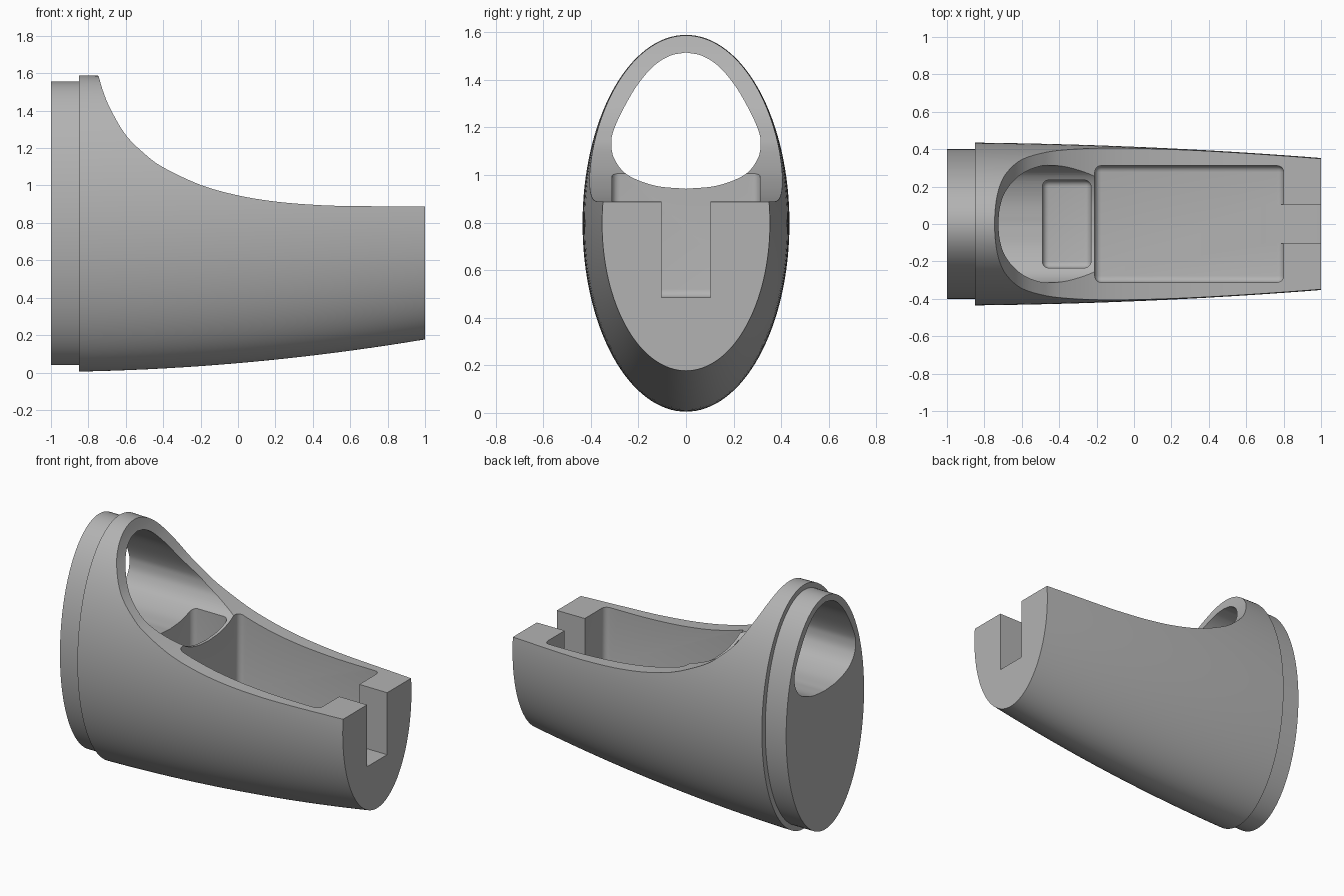
import bpy, bmesh, math
from mathutils import Vector

cube = bpy.data.objects.get("Cube")
if cube:
    bpy.data.objects.remove(cube, do_unlink=True)

MID_Z = 0.797

grey = bpy.data.materials.new("matte_grey")
grey.use_nodes = True
COLOUR = (0.45, 0.45, 0.45, 1)
grey.diffuse_color = COLOUR
grey.node_tree.nodes["Principled BSDF"].inputs["Base Color"].default_value = COLOUR


def make_object(name, bm):
    bmesh.ops.recalc_face_normals(bm, faces=bm.faces)
    mesh = bpy.data.meshes.new(name)
    bm.to_mesh(mesh)
    bm.free()
    mesh.materials.append(grey)
    obj = bpy.data.objects.new(name, mesh)
    bpy.context.collection.objects.link(obj)
    return obj


def loft(name, rings):
    """Bridge equal-length closed rings and cap both ends."""
    bm = bmesh.new()
    loops = [[bm.verts.new(p) for p in ring] for ring in rings]
    n = len(loops[0])
    for a, b in zip(loops, loops[1:]):
        for i in range(n):
            j = (i + 1) % n
            bm.faces.new((a[i], a[j], b[j], b[i]))
    bm.faces.new(loops[0])
    bm.faces.new(loops[-1])
    return make_object(name, bm)


def smooth_curve(points, steps=8):
    """Catmull-Rom curve through 2D points, ends included."""
    pts = [Vector(p) for p in points]
    pts = [2 * pts[0] - pts[1]] + pts + [2 * pts[-1] - pts[-2]]
    out = []
    for p, q, r, s in zip(pts, pts[1:], pts[2:], pts[3:]):
        for k in range(steps):
            t = k / steps
            out.append(0.5 * (2 * q + (r - p) * t + (2 * p - 5 * q + 4 * r - s) * t ** 2
                              + (3 * q - p - 3 * r + s) * t ** 3))
    return out + [pts[-2]]


def ellipse(x, half_w, half_h, n=128):
    return [(x, half_w * math.cos(2 * math.pi * i / n),
             MID_Z + half_h * math.sin(2 * math.pi * i / n)) for i in range(n)]


def box(name, x0, x1, half_y, z0, z1, radius=0):
    """Box cutter, with every edge rounded except those of the open top."""
    bm = bmesh.new()
    bmesh.ops.create_cube(bm, size=1)
    for v in bm.verts:
        v.co = (x0 if v.co.x < 0 else x1, 2 * half_y * v.co.y, z0 if v.co.z < 0 else z1)
    if radius:
        edges = [e for e in bm.edges if min(v.co.z for v in e.verts) < z1 - 0.001]
        bmesh.ops.bevel(bm, geom=edges, offset=radius, segments=5, profile=0.5,
                        affect='EDGES')
    return make_object(name, bm)


# Tapered oval body with a narrower collar at the back end
rings = [ellipse(-1, 0.4, 0.758), ellipse(-0.85, 0.4, 0.758)]
STEPS = 20
for i in range(STEPS + 1):
    d = 1.85 * i / STEPS
    rings.append(ellipse(-0.85 + d, 0.435 - 0.01 * d - 0.0186 * d * d,
                         0.792 - 0.019 * d - 0.04 * d * d))
body = loft("tapered_housing", rings)

# Sweeping cut that lowers the top
sweep = smooth_curve([(-0.765, 1.67), (-0.745, 1.585), (-0.72, 1.5), (-0.68, 1.405),
                      (-0.6, 1.27), (-0.5, 1.17), (-0.4, 1.097), (-0.2, 1.003),
                      (0, 0.947), (0.2, 0.914), (0.4, 0.897), (0.6, 0.89), (1.1, 0.887)])
outline = [tuple(p) for p in sweep] + [(1.1, 1.8), (-0.765, 1.8)]
top_cut = loft("top_cut", [[(x, y, z) for x, z in outline] for y in (-0.6, 0.6)])

# Egg-shaped bore running through the raised end
half = smooth_curve([(0, 1.515), (0.07, 1.5), (0.14, 1.454), (0.21, 1.37), (0.27, 1.265),
                     (0.305, 1.185), (0.314, 1.13), (0.3, 1.065), (0.245, 1.0),
                     (0.13, 0.955), (0, 0.942)], 6)
egg = [tuple(p) for p in half] + [(-y, z) for y, z in reversed(half[1:-1])]
bore = loft("bore_cut", [[(x, y, z) for y, z in egg] for x in (-1.1, 0.3)])

# Two rounded pockets and the end slot
FLOOR = 0.485
cutters = [
    top_cut,
    bore,
    box("large_pocket_cut", -0.21, 0.8, 0.312, FLOOR, 1.2, 0.035),
    box("small_pocket_cut", -0.49, -0.23, 0.235, FLOOR, 1.1, 0.035),
    box("slot_cut", 0.7, 1.1, 0.103, FLOOR, 1.2),
]

bpy.ops.object.select_all(action='DESELECT')
bpy.context.view_layer.objects.active = body
body.select_set(True)
for cutter in cutters:
    cutter.hide_render = True
    mod = body.modifiers.new(cutter.name, 'BOOLEAN')
    mod.operation = 'DIFFERENCE'
    mod.solver = 'EXACT'
    mod.object = cutter
    bpy.ops.object.modifier_apply(modifier=mod.name)
    bpy.data.objects.remove(cutter, do_unlink=True)

bpy.ops.object.shade_smooth_by_angle(angle=math.radians(30))
